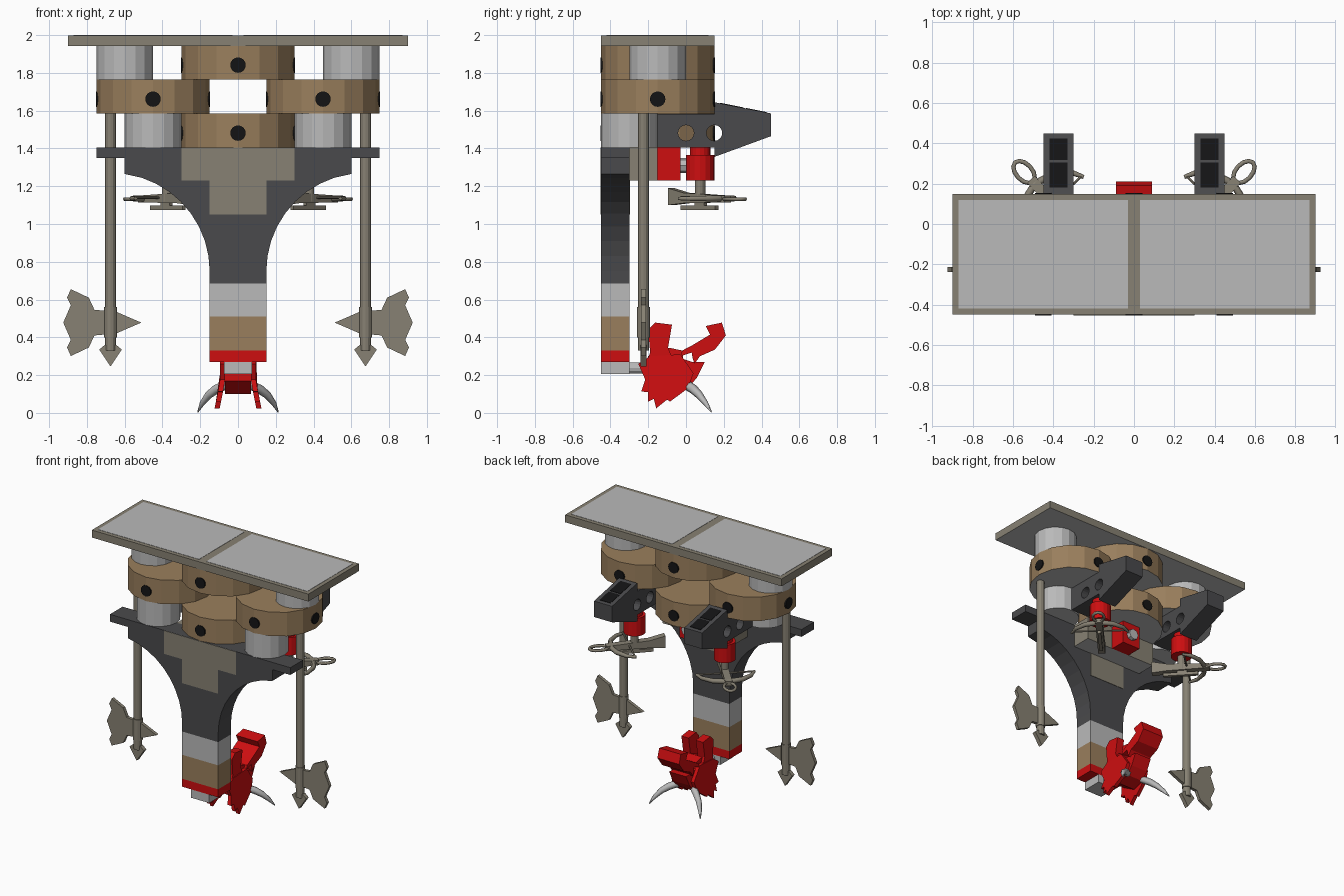
import bpy, bmesh, math
from mathutils import Vector, Matrix

if "Cube" in bpy.data.objects:
    bpy.data.objects.remove(bpy.data.objects["Cube"])


def colour(name, r, g, b):
    m = bpy.data.materials.new(name)
    lin = [(c / 255 / 12.92) if c < 10 else ((c / 255 + 0.055) / 1.055) ** 2.4 for c in (r, g, b)]
    m.diffuse_color = (*lin, 1)
    m.use_nodes = True
    m.node_tree.nodes["Principled BSDF"].inputs["Base Color"].default_value = m.diffuse_color
    return m


TAUPE = colour("taupe", 135, 129, 115)
LIGHT = colour("light grey", 186, 186, 186)
TAN = colour("tan", 154, 127, 93)
DARK = colour("dark grey", 74, 74, 76)
RED = colour("red", 205, 14, 16)
BLACK = colour("black", 20, 20, 21)


def finish(name, bm, mat, under=None):
    bmesh.ops.recalc_face_normals(bm, faces=bm.faces[:])
    me = bpy.data.meshes.new(name)
    me.materials.append(mat)
    if under:  # underside in a second colour
        me.materials.append(under)
        for f in bm.faces:
            f.material_index = 1 if f.normal.z < -0.9 else 0
    bm.to_mesh(me)
    bm.free()
    ob = bpy.data.objects.new(name, me)
    bpy.context.collection.objects.link(ob)
    return ob


def prism(name, pts, axis, lo, hi, mat, under=None):
    """Extrude a 2D outline along an axis from lo to hi."""
    put = {'x': lambda a, b, t: (t, a, b), 'y': lambda a, b, t: (a, t, b), 'z': lambda a, b, t: (a, b, t)}[axis]
    bm = bmesh.new()
    A = [bm.verts.new(put(a, b, lo)) for a, b in pts]
    B = [bm.verts.new(put(a, b, hi)) for a, b in pts]
    bm.faces.new(A)
    bm.faces.new(B)
    for i in range(len(pts)):
        j = (i + 1) % len(pts)
        bm.faces.new((A[i], A[j], B[j], B[i]))
    return finish(name, bm, mat, under)


def box(name, x0, x1, y0, y1, z0, z1, mat, under=None):
    return prism(name, [(x0, y0), (x1, y0), (x1, y1), (x0, y1)], 'z', z0, z1, mat, under)


def rod(name, p, q, r, mat, n=16, under=None, r2=None):
    """Cylinder or cone between two points."""
    p, q = Vector(p), Vector(q)
    bm = bmesh.new()
    rot = (q - p).to_track_quat('Z', 'Y').to_matrix().to_4x4()
    bmesh.ops.create_cone(bm, cap_ends=True, segments=n, radius1=r, radius2=r if r2 is None else r2,
                          depth=(q - p).length, matrix=Matrix.Translation((p + q) / 2) @ rot)
    return finish(name, bm, mat, under)


def tube(name, pts, radii, mat, cyclic=False):
    """Bevelled poly curve turned into a mesh."""
    cu = bpy.data.curves.new(name, 'CURVE')
    cu.dimensions = '3D'
    cu.bevel_depth = 1.0
    cu.bevel_resolution = 1
    cu.use_fill_caps = True
    sp = cu.splines.new('POLY')
    sp.points.add(len(pts) - 1)
    for s, p, r in zip(sp.points, pts, radii):
        s.co = (*p, 1)
        s.radius = r
    sp.use_cyclic_u = cyclic
    tmp = bpy.data.objects.new(name + "_path", cu)
    bpy.context.collection.objects.link(tmp)
    me = bpy.data.meshes.new_from_object(tmp.evaluated_get(bpy.context.evaluated_depsgraph_get()))
    bpy.data.objects.remove(tmp)
    me.materials.clear()
    me.materials.append(mat)
    ob = bpy.data.objects.new(name, me)
    bpy.context.collection.objects.link(ob)
    return ob


# Top plate with inset panels
box("top_plate", -0.9, 0.9, -0.45, 0.15, 1.942, 1.998, TAUPE, LIGHT)
for s in (-1, 1):
    box("top_panel", *sorted((s * 0.03, s * 0.87)), -0.42, 0.12, 1.99, 2.0, LIGHT)


# Tan drums with round side holes
def drum(x, z):
    rod("drum", (x, -0.15, z), (x, -0.15, z + 0.18), 0.3, TAN, 16, LIGHT)
    for dx, dy in ((0, -1), (0, 1), (1, 0), (-1, 0)):
        c = Vector((x, -0.15, z + 0.077))
        d = Vector((dx, dy, 0))
        rod("drum_hole", c + d * 0.285, c + d * 0.303, 0.041, BLACK, 16)


drum(0, 1.764)
drum(-0.45, 1.584)
drum(0.45, 1.584)
drum(0, 1.404)

# Back frame: bar, arch, column and coloured bands
box("cross_bar", -0.75, 0.75, -0.45, -0.3, 1.35, 1.405, DARK)
arc = [(0.67 + 0.52 * math.cos(math.radians(a)), 0.75 + 0.52 * math.sin(math.radians(a)))
       for a in range(180, 97, -9)]
arc[-1] = (0.6, 1.265)
half = [(0.15, 0.685)] + arc + [(0.6, 1.352)]
prism("arch", half + [(-x, z) for x, z in reversed(half)], 'y', -0.45, -0.3, DARK)
box("chest_block", -0.3, 0.3, -0.453, -0.15, 1.23, 1.404, TAUPE, LIGHT)
box("chest_step", -0.15, 0.15, -0.453, -0.297, 1.05, 1.23, TAUPE)
box("column_light_band", -0.15, 0.15, -0.45, -0.3, 0.51, 0.685, LIGHT)
box("column_tan_band", -0.15, 0.15, -0.45, -0.3, 0.33, 0.51, TAN)
box("column_red_band", -0.15, 0.15, -0.45, -0.3, 0.27, 0.33, RED)
box("column_foot", -0.075, 0.075, -0.45, -0.3, 0.207, 0.27, LIGHT)
rod("head_pin", (0, -0.31, 0.238), (0, -0.18, 0.238), 0.03, LIGHT, 12)

# Red connector block at the rear centre
box("rear_connector", -0.075, 0.075, -0.15, -0.03, 1.23, 1.404, RED)
rod("rear_connector_stud", (0, -0.04, 1.31), (0, 0.0, 1.31), 0.04, LIGHT, 8)

axe = [(0.512, 0.478), (0.644, 0.535), (0.76, 0.546), (0.79, 0.61), (0.885, 0.655), (0.905, 0.61),
       (0.885, 0.57), (0.925, 0.478)]
axe += [(x, 0.956 - z) for x, z in reversed(axe[1:-1])]


def crossbow(s):
    """Built along +Y around its pin, then turned outwards."""
    parts = [
        prism("crossbow_stock", [(-0.21, 1.1), (-0.21, 1.19), (-0.1, 1.165), (0.2, 1.15), (0.2, 1.115), (-0.1, 1.11)],
              'x', -0.025, 0.025, TAUPE),
        box("crossbow_trigger", -0.012, 0.012, -0.13, 0.12, 1.075, 1.098, TAUPE),
        box("crossbow_trigger_mount", -0.012, 0.012, -0.03, 0.04, 1.09, 1.13, TAUPE),
        tube("crossbow_limb", [(-0.2, 0.03, 1.135), (-0.17, 0.09, 1.135), (-0.1, 0.145, 1.135), (0, 0.17, 1.135),
                               (0.1, 0.145, 1.135), (0.17, 0.09, 1.135), (0.2, 0.03, 1.135)],
             [0.01, 0.014, 0.017, 0.019, 0.017, 0.014, 0.01], TAUPE),
        rod("crossbow_string", (-0.195, 0.04, 1.14), (0.195, 0.04, 1.14), 0.007, TAUPE, 6),
        tube("crossbow_stirrup", [(0.04 * math.cos(a), 0.25 + 0.065 * math.sin(a), 1.132)
                                  for a in [math.tau * i / 12 for i in range(12)]], [0.011] * 12, TAUPE, True),
    ]
    for ob in parts:
        ob.data.transform(Matrix.Translation((s * 0.375, 0.075, 0)) @ Matrix.Rotation(-s * math.radians(43), 4, 'Z'))


for s in (-1, 1):
    # Light pillars
    rod("upper_pillar", (s * 0.6, -0.15, 1.764), (s * 0.6, -0.15, 1.944), 0.15, LIGHT)
    rod("lower_pillar", (s * 0.45, -0.3, 1.404), (s * 0.45, -0.3, 1.586), 0.15, LIGHT)

    # Rear bracket with two through holes and dark openings on top
    x0, x1 = sorted((s * 0.3, s * 0.45))
    br = prism("rear_bracket", [(-0.15, 1.406), (0.15, 1.406), (0.15, 1.355), (0.45, 1.465), (0.45, 1.585),
                                (0.15, 1.645), (0.15, 1.583), (-0.15, 1.583)], 'x', x0, x1, DARK)
    for y in (0.0, 0.15):
        cut = rod("bracket_cutter", (x0 - 0.1, y, 1.482), (x1 + 0.1, y, 1.482), 0.042, DARK, 16)
        cut.hide_render = True
        mod = br.modifiers.new("hole", 'BOOLEAN')
        mod.object = cut
        mod.solver = 'EXACT'
        bpy.context.view_layer.objects.active = br
        bpy.ops.object.modifier_apply(modifier=mod.name)
        bpy.data.objects.remove(cut)
    for a, b in ((0.18, 0.305), (0.318, 0.425)):
        top = lambda y: 1.645 - (y - 0.15) * 0.2
        prism("bracket_opening", [(a, top(a) - 0.004), (b, top(b) - 0.004), (b, top(b) + 0.003), (a, top(a) + 0.003)],
              'x', s * 0.375 - 0.045, s * 0.375 + 0.045, BLACK)

    # Red barrel and pin holding the crossbow
    x = s * 0.375
    rod("barrel_top", (x, 0.075, 1.36), (x, 0.075, 1.407), 0.055, RED)
    rod("barrel", (x, 0.075, 1.23), (x, 0.075, 1.365), 0.075, RED)
    rod("crossbow_pin", (x, 0.075, 1.12), (x, 0.075, 1.24), 0.027, TAUPE, 12)
    crossbow(s)

    # Hanging halberd
    rod("halberd_pole", (s * 0.675, -0.225, 0.33), (s * 0.675, -0.225, 1.585), 0.029, TAUPE, 12)
    prism("halberd_blade", [(s * a, b) for a, b in axe], 'y', -0.237, -0.213, TAUPE)
    rod("halberd_collar", (s * 0.675, -0.225, 0.4), (s * 0.675, -0.225, 0.56), 0.034, TAUPE, 12)
    prism("halberd_point", [(s * (0.675 + a), b) for a, b in
                            ((-0.03, 0.36), (-0.06, 0.335), (0, 0.245), (0.06, 0.335), (0.03, 0.36))],
          'y', -0.24, -0.21, TAUPE)

    # Beast head: side fins flaring outwards, crest prongs, horns
    fin = prism("head_fin", [(-0.253, 0.26), (-0.19, 0.3), (-0.03, 0.31), (0.04, 0.21), (0.01, 0.13), (-0.084, 0.06),
                             (-0.1, 0.07), (-0.158, 0.024), (-0.17, 0.075), (-0.2, 0.06), (-0.2, 0.11),
                             (-0.237, 0.113), (-0.216, 0.177)], 'x', s * 0.068, s * 0.095, RED)
    for v in fin.data.vertices:
        v.co.x += s * max(0, 0.17 - v.co.z) * 0.2
    prism("head_crest", [(-0.21, 0.26), (-0.19, 0.32), (-0.2, 0.44), (-0.163, 0.478), (-0.074, 0.467),
                         (-0.095, 0.346), (-0.06, 0.26)], 'x', s * 0.03, s * 0.09, RED)
    tube("head_horn", [(s * 0.06, 0.0, 0.15), (s * 0.115, 0.04, 0.125), (s * 0.155, 0.07, 0.095),
                       (s * 0.19, 0.105, 0.05), (s * 0.213, 0.135, 0.004)], [0.026, 0.025, 0.021, 0.014, 0.003], LIGHT)

prism("head_core", [(-0.2, 0.3), (-0.09, 0.345), (-0.02, 0.33), (-0.015, 0.285), (0.03, 0.27), (0.1, 0.27),
                    (0.058, 0.187), (0.01, 0.13), (-0.08, 0.1), (-0.2, 0.17)], 'x', -0.07, 0.07, RED)
prism("head_jaw", [(-0.03, 0.3), (-0.02, 0.33), (0.037, 0.36), (0.127, 0.414), (0.105, 0.46), (0.19, 0.478),
                   (0.211, 0.41), (0.153, 0.335), (0.074, 0.3), (0.045, 0.26), (0.035, 0.29), (0.03, 0.32)],
      'x', -0.09, 0.09, RED)
